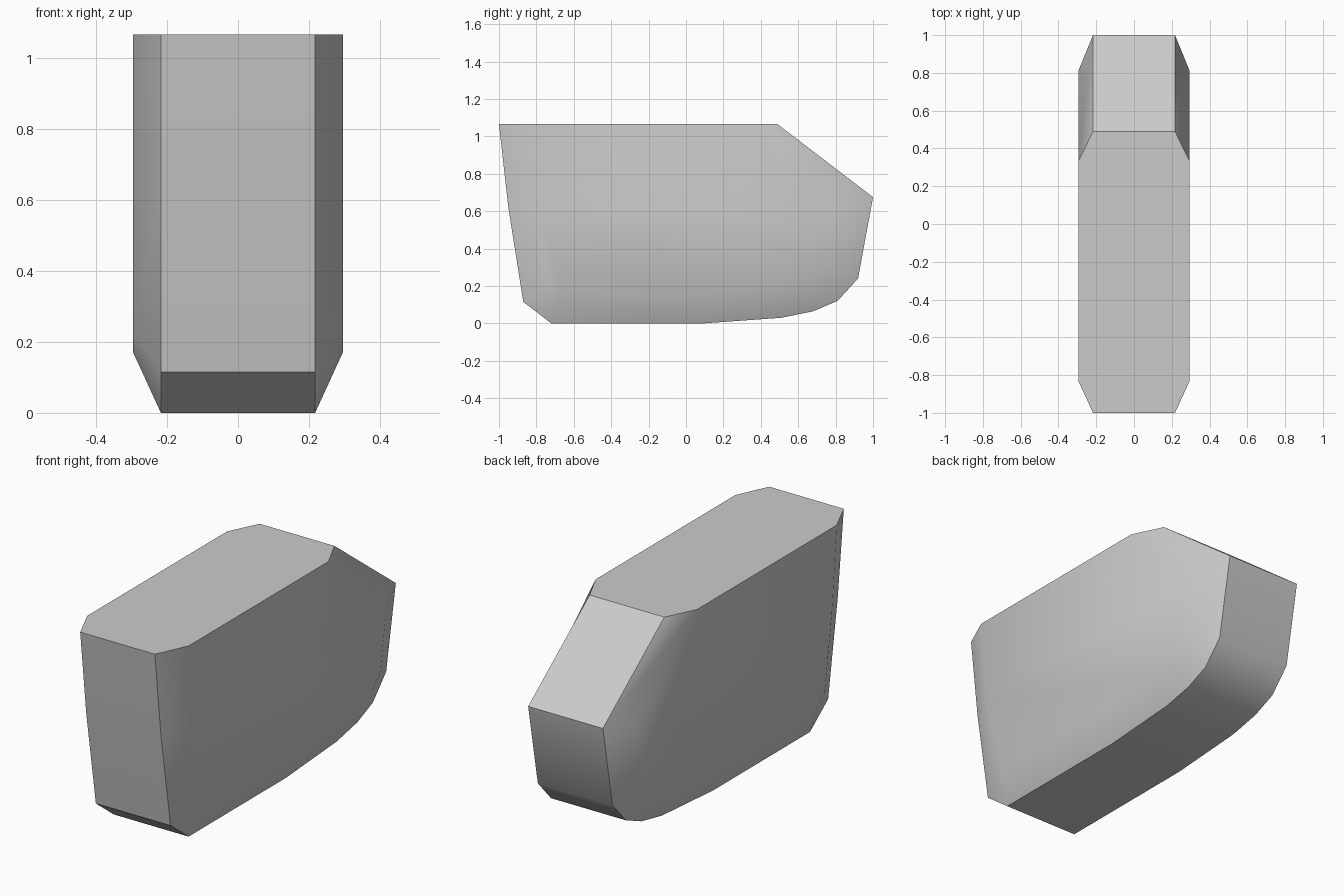
import bpy
import bmesh
import math

cube = bpy.data.objects.get("Cube")
if cube:
    bpy.data.objects.remove(cube, do_unlink=True)

grey = bpy.data.materials.new("light grey")
grey.use_nodes = True
colour = (0.6, 0.6, 0.6, 1)
grey.diffuse_color = colour
grey.node_tree.nodes["Principled BSDF"].inputs["Base Color"].default_value = colour

# Side profiles (y, z): full outline of the core, and the inset outline of the flat sides
core = [(-1, 1.065), (0.49, 1.065), (1, 0.675), (0.92, 0.24), (0.81, 0.12),
        (0.68, 0.065), (0.51, 0.03), (0.09, 0), (-0.72, 0), (-0.87, 0.115), (-0.95, 0.62)]
side = [(-0.83, 1.065), (0.33, 1.065), (0.81, 0.63), (0.76, 0.32), (0.69, 0.25),
        (0.61, 0.215), (0.48, 0.19), (0.09, 0.17), (-0.67, 0.17), (-0.73, 0.22), (-0.79, 0.62)]
sections = [(-0.295, side), (-0.217, core), (0.217, core), (0.295, side)]

# Body: loft the four sections across x, then cap the two flat sides
bm = bmesh.new()
rings = [[bm.verts.new((x, y, z)) for y, z in outline] for x, outline in sections]
for a, b in zip(rings, rings[1:]):
    for i in range(len(a)):
        j = (i + 1) % len(a)
        bm.faces.new((a[i], a[j], b[j], b[i]))
bm.faces.new(rings[0])
bm.faces.new(rings[-1])
bmesh.ops.recalc_face_normals(bm, faces=bm.faces[:])
mesh = bpy.data.meshes.new("body")
bm.to_mesh(mesh)
bm.free()
mesh.materials.append(grey)

body = bpy.data.objects.new("body", mesh)
bpy.context.collection.objects.link(body)
bpy.context.view_layer.objects.active = body
body.select_set(True)
bpy.ops.object.shade_smooth_by_angle(angle=math.radians(35))
